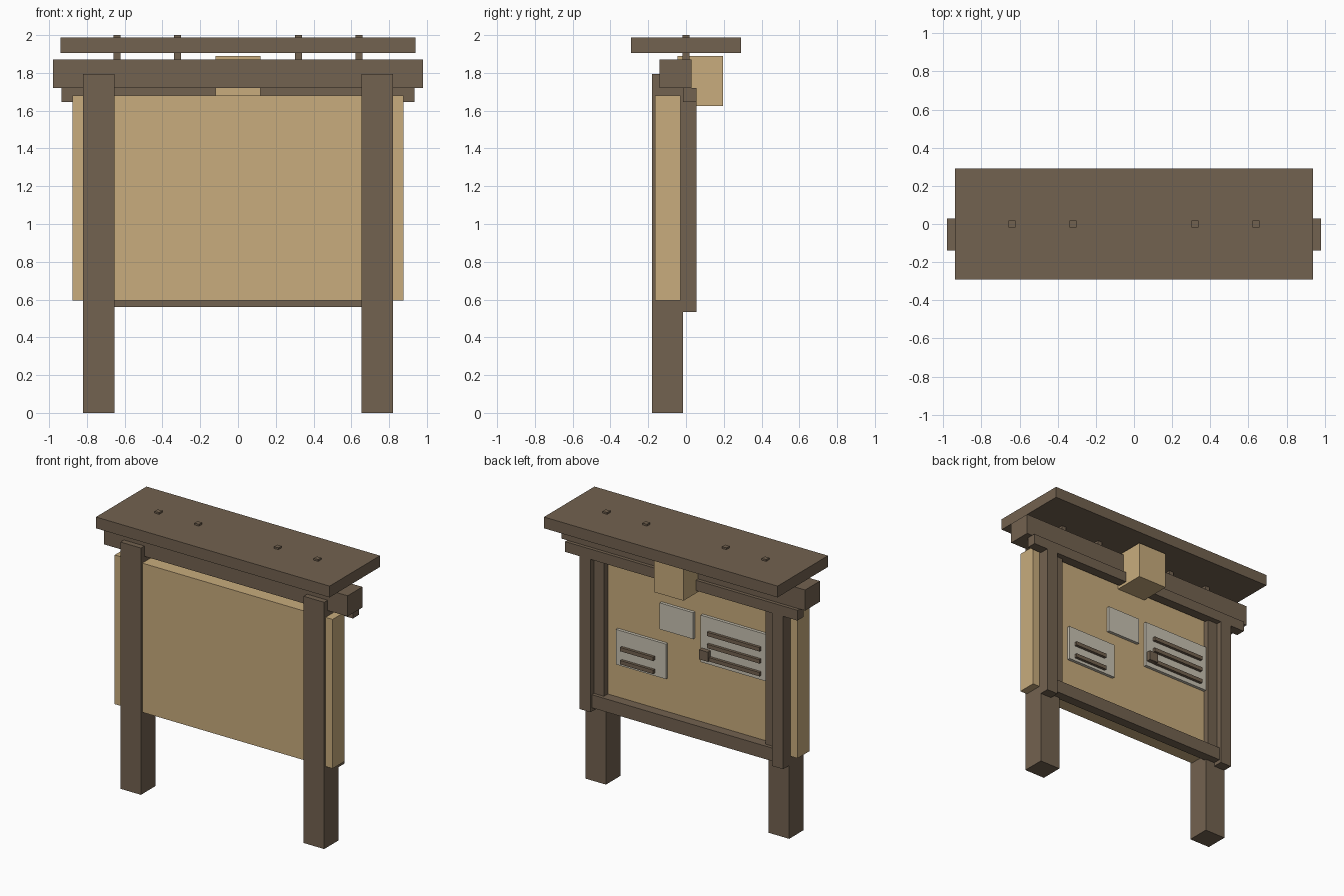
import bpy

cube = bpy.data.objects.get("Cube")
if cube:
    bpy.data.objects.remove(cube, do_unlink=True)


def material(name, rgb):
    m = bpy.data.materials.new(name)
    m.use_nodes = True
    col = (*rgb, 1.0)
    m.diffuse_color = col
    m.node_tree.nodes["Principled BSDF"].inputs["Base Color"].default_value = col
    return m


DARK = material("dark_wood", (0.171, 0.122, 0.080))
TAN = material("pale_wood", (0.578, 0.413, 0.205))
PAPER = material("paper_grey", (0.578, 0.539, 0.445))


def box(name, x, y, z, mat):
    """Box from (min, max) ranges along each axis."""
    bpy.ops.mesh.primitive_cube_add(size=1, location=[sum(r) / 2 for r in (x, y, z)])
    ob = bpy.context.object
    ob.name = name
    ob.scale = [r[1] - r[0] for r in (x, y, z)]
    bpy.ops.object.transform_apply(location=False, rotation=False, scale=True)
    ob.data.materials.append(mat)
    return ob


def pair(name, x, y, z, mat):
    """Mirrored boxes on both sides."""
    box("left_" + name, x, y, z, mat)
    box("right_" + name, (-x[1], -x[0]), y, z, mat)


# Posts, board and roof
pair("post", (0.655, 0.82), (-0.18, -0.015), (0, 1.795), DARK)
box("notice_board", (-0.877, 0.877), (-0.165, -0.03), (0.595, 1.68), TAN)
box("cross_beam", (-0.98, 0.98), (-0.14, 0.03), (1.72, 1.87), DARK)
box("roof", (-0.94, 0.94), (-0.29, 0.29), (1.905, 1.987), DARK)
for i, px in enumerate((0.32, 0.64)):
    pair(f"roof_peg_{i + 1}", (px - 0.018, px + 0.018), (-0.018, 0.018), (1.85, 2.0), DARK)

# Frame on the back
box("top_rail", (-0.935, 0.935), (-0.015, 0.055), (1.645, 1.72), DARK)
box("bottom_rail", (-0.732, 0.732), (-0.03, 0.04), (0.56, 0.655), DARK)
pair("outer_stile", (0.73, 0.82), (-0.015, 0.055), (0.533, 1.65), DARK)
pair("inner_stile", (0.65, 0.735), (-0.032, 0.015), (0.6, 1.65), DARK)

# Lamp housing
box("lamp_box", (-0.118, 0.118), (-0.045, 0.197), (1.625, 1.89), TAN)

# Notices with raised lines
FACE = -0.008
notices = {
    "small_notice": ((0.168, 0.57), (0.90, 1.155), (0.257, 0.522), (1.03, 0.935)),
    "blank_notice": ((-0.052, 0.217), (1.25, 1.442), None, ()),
    "large_notice": ((-0.71, -0.113), (1.10, 1.441), (-0.60, -0.177), (1.328, 1.24, 1.147)),
}
for name, (x, z, line_x, heights) in notices.items():
    box(name, x, (-0.035, FACE), z, PAPER)
    for i, h in enumerate(heights):
        box(f"{name}_line_{i + 1}", line_x, (FACE - 0.01, FACE + 0.02),
            (h - 0.014, h + 0.014), DARK)

# Latch block
box("latch", (-0.193, -0.122), (-0.02, 0.025), (1.135, 1.205), DARK)
